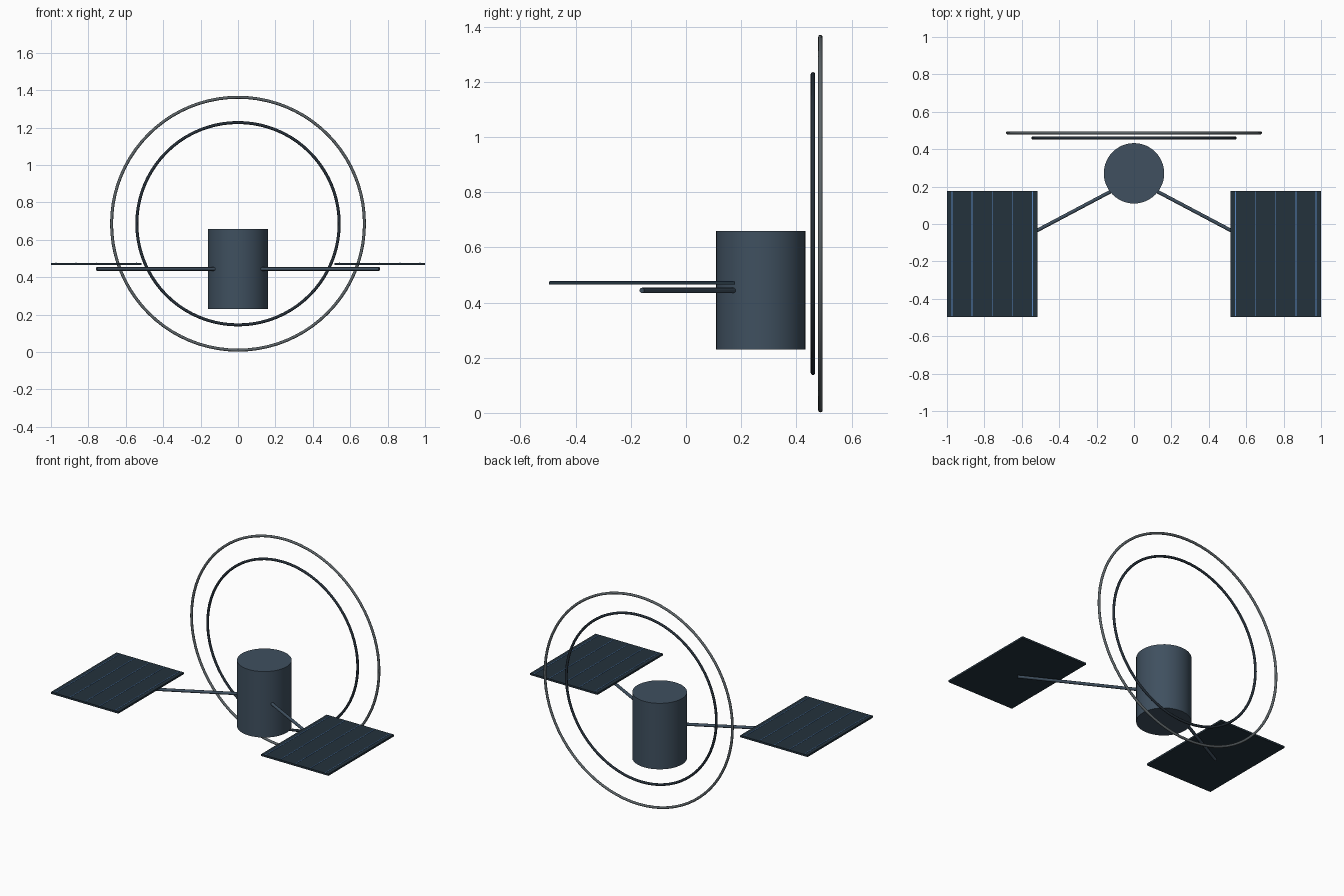
import bpy
from math import pi, radians
from mathutils import Vector

if "Cube" in bpy.data.objects:
    bpy.data.objects.remove(bpy.data.objects["Cube"])


def material(name, rgb):
    m = bpy.data.materials.new(name)
    m.diffuse_color = (*rgb, 1)
    m.use_nodes = True
    m.node_tree.nodes["Principled BSDF"].inputs["Base Color"].default_value = m.diffuse_color
    return m


SLATE = material("slate", (0.05, 0.08, 0.115))
DARK = material("dark_panel", (0.017, 0.032, 0.046))
BLUE = material("blue_line", (0.10, 0.25, 0.55))
BLACK = material("dark_ring", (0.018, 0.028, 0.04))
GREY = material("grey_ring", (0.11, 0.13, 0.14))


def finish(name, mat, smooth=True):
    ob = bpy.context.object
    ob.name = name
    ob.data.materials.append(mat)
    if smooth:
        bpy.ops.object.shade_smooth_by_angle(angle=radians(40))
    return ob


def box(name, centre, size, mat):
    bpy.ops.mesh.primitive_cube_add(size=1, location=centre)
    bpy.context.object.scale = size
    bpy.ops.object.transform_apply(location=False, rotation=False, scale=True)
    return finish(name, mat, smooth=False)


def rod(name, a, b, radius, mat, sides):
    a, b = Vector(a), Vector(b)
    bpy.ops.mesh.primitive_cylinder_add(vertices=sides, radius=radius,
                                        depth=(b - a).length, location=(a + b) / 2)
    bpy.context.object.rotation_euler = (b - a).to_track_quat('Z', 'Y').to_euler()
    return finish(name, mat)


def ring(name, y, major, mat):
    bpy.ops.mesh.primitive_torus_add(major_radius=major, minor_radius=0.008,
                                     major_segments=80, minor_segments=12,
                                     location=(0, y, 0.686), rotation=(pi / 2, 0, 0))
    return finish(name, mat)


# Central drum
rod("body", (0, 0.271, 0.229), (0, 0.271, 0.659), 0.1615, SLATE, 48)

# Upright hoops behind the drum
ring("outer_ring", 0.487, 0.676, GREY)
ring("inner_ring", 0.460, 0.541, BLACK)

# Mirrored arms and panels with raised cell lines
for side, s in (("left", -1), ("right", 1)):
    rod(side + "_arm", (s * 0.124, 0.174, 0.444), (s * 0.755, -0.16, 0.444),
        0.0095, SLATE, 12)
    box(side + "_panel", (s * 0.7575, -0.16, 0.471), (0.485, 0.674, 0.012), DARK)
    for i in range(5):
        box(f"{side}_panel_line_{i + 1}", (s * (0.543 + 0.1075 * i), -0.16, 0.477),
            (0.004, 0.666, 0.003), BLUE)
